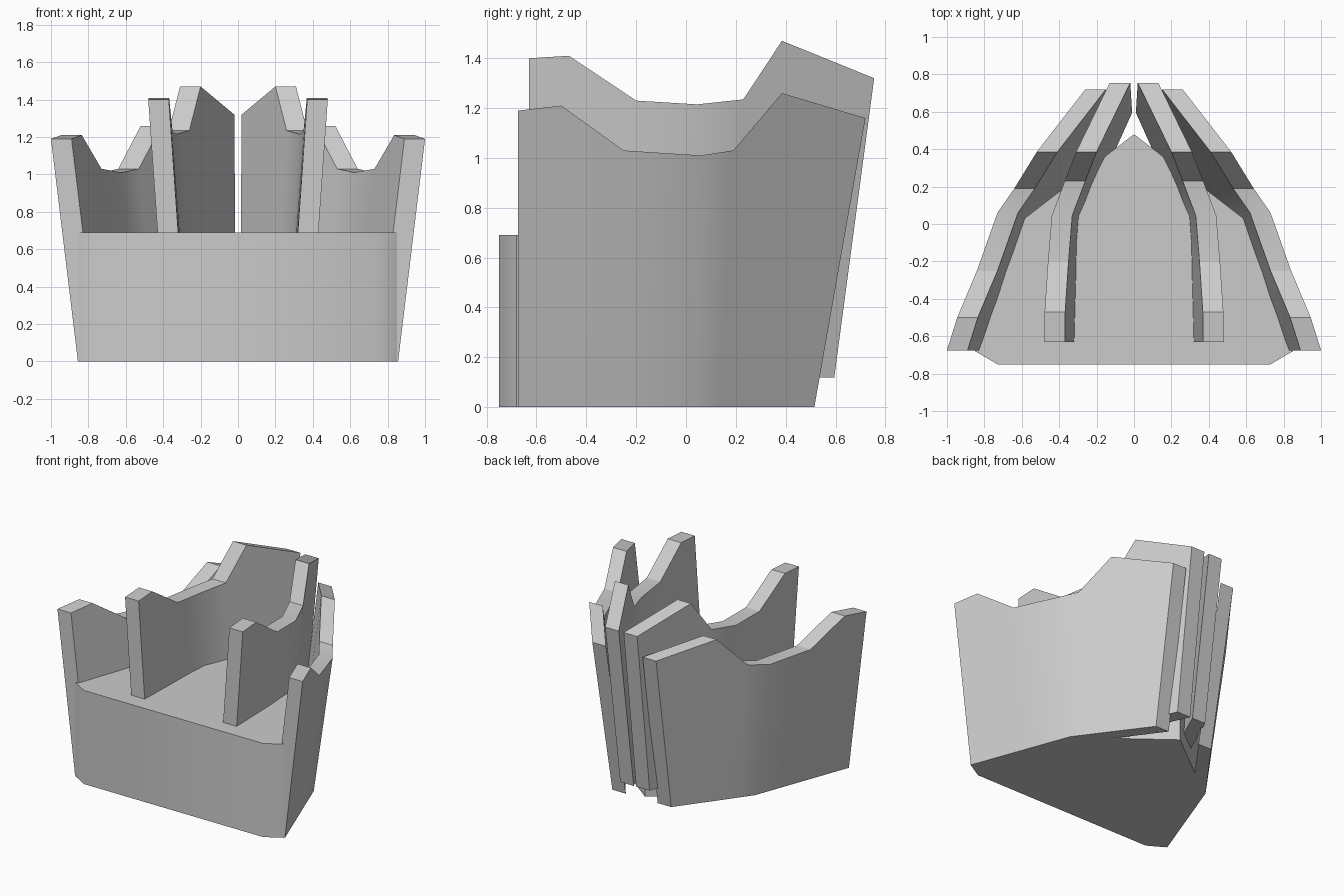
import bpy, bmesh, math

if "Cube" in bpy.data.objects:
    bpy.data.objects.remove(bpy.data.objects["Cube"], do_unlink=True)

# Single plain grey
GREY = (0.6, 0.6, 0.6, 1)
grey = bpy.data.materials.new("plain_grey")
grey.use_nodes = True
grey.diffuse_color = GREY
grey.node_tree.nodes["Principled BSDF"].inputs["Base Color"].default_value = GREY


def finish(bm, name, angle):
    bmesh.ops.recalc_face_normals(bm, faces=bm.faces)
    mesh = bpy.data.meshes.new(name)
    bm.to_mesh(mesh)
    bm.free()
    mesh.materials.append(grey)
    obj = bpy.data.objects.new(name, mesh)
    bpy.context.collection.objects.link(obj)
    bpy.ops.object.select_all(action='DESELECT')
    obj.select_set(True)
    bpy.context.view_layer.objects.active = obj
    bpy.ops.object.shade_smooth_by_angle(angle=math.radians(angle))


def lerp(a, b, t):
    return a + (b - a) * t


def wall(name, side, top, foot, foot_z, bend, thick=0.11):
    """Leaning bent panel: crest points above a foot line of three points."""
    bm = bmesh.new()
    rings = []
    for i, (x, y, z) in enumerate(top):
        first, last = (0, bend) if i <= bend else (bend, len(top) - 1)
        a, b = (foot[0], foot[1]) if i <= bend else (foot[1], foot[2])
        t = (y - top[first][1]) / (top[last][1] - top[first][1])
        fx, fy = lerp(a[0], b[0], t), lerp(a[1], b[1], t)
        corners = [(fx, fy, foot_z), (x, y, z),
                   (x - thick, y, z), (fx - thick, fy, foot_z)]
        rings.append([bm.verts.new((side * p[0], p[1], p[2])) for p in corners])
    for r, s in zip(rings, rings[1:]):
        for k in range(4):
            n = (k + 1) % 4
            bm.faces.new((r[k], r[n], s[n], s[k]))
    bm.faces.new(rings[0])
    bm.faces.new(rings[-1])
    finish(bm, name, 20)


# Base block with clipped front corners and pointed back
half = [(0.73, -0.75), (0.85, -0.68), (0.585, 0.03)]
outline = half + [(0, 0.48)] + [(-x, y) for x, y in reversed(half)]
bm = bmesh.new()
floor = bm.faces.new([bm.verts.new((x, y, 0)) for x, y in outline])
up = bmesh.ops.extrude_face_region(bm, geom=[floor], use_keep_orig=True)
bmesh.ops.translate(bm, vec=(0, 0, 0.69),
                    verts=[g for g in up["geom"] if isinstance(g, bmesh.types.BMVert)])
finish(bm, "base_block", 32)

# Crest lines of the outer and inner walls, front to back
outer_top = [(1.0, -0.675, 1.19), (0.945, -0.5, 1.21), (0.84, -0.25, 1.03),
             (0.73, 0.06, 1.01), (0.64, 0.19, 1.03), (0.52, 0.385, 1.26),
             (0.26, 0.72, 1.16)]
outer_foot = [(0.856, -0.675), (0.59, 0.04), (0.24, 0.515)]
inner_top = [(0.48, -0.63, 1.4), (0.478, -0.47, 1.41), (0.46, -0.2, 1.23),
             (0.44, 0.045, 1.215), (0.37, 0.23, 1.235), (0.31, 0.385, 1.47),
             (0.13, 0.755, 1.32)]
inner_foot = [(0.39, -0.63), (0.37, 0.04), (0.12, 0.595)]

for label, side in (("left", 1), ("right", -1)):
    wall(label + "_outer_wall", side, outer_top, outer_foot, 0, 3)
    wall(label + "_inner_wall", side, inner_top, inner_foot, 0.12, 3)
